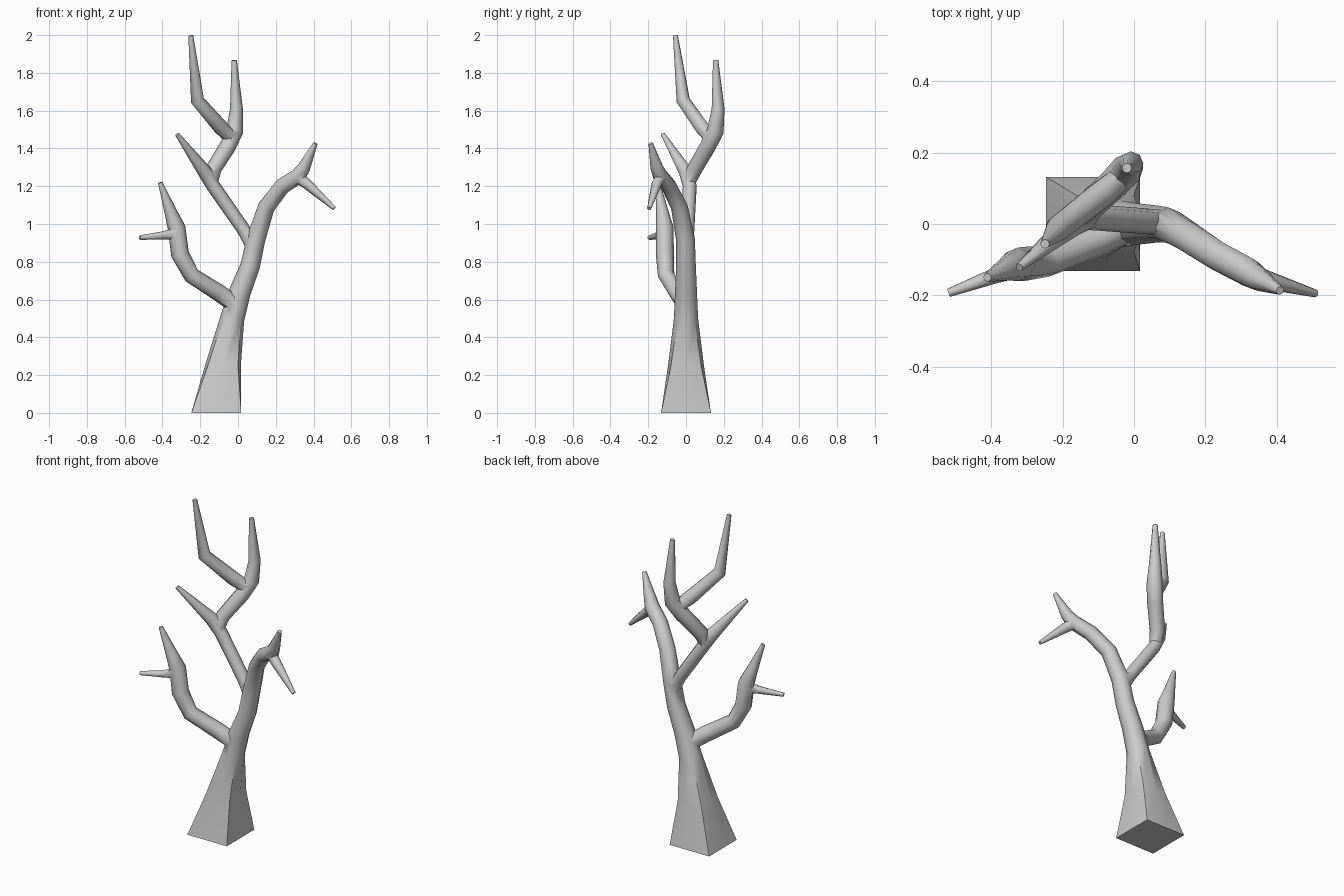
import bpy, bmesh, math
from mathutils import Vector

if "Cube" in bpy.data.objects:
    bpy.data.objects.remove(bpy.data.objects["Cube"])

SIDES = 8

def limb(name, pts, square=()):
    """Sweep an octagonal ring along (x, y, z, radius) points; 'square' blends the first rings to flat squares."""
    bm = bmesh.new()
    rings = []
    for i, p in enumerate(pts):
        c = Vector(p[:3])
        t = Vector((0, 0, 0))
        if i > 0:
            t += (c - Vector(pts[i - 1][:3])).normalized()
        if i < len(pts) - 1:
            t += (Vector(pts[i + 1][:3]) - c).normalized()
        s = square[i] if i < len(square) else 0
        t = Vector((0, 0, 1)) if s else t.normalized()
        u = Vector((0, 1, 0))
        u = (u - t * u.dot(t)).normalized()
        v = t.cross(u)
        ring = []
        for k in range(SIDES):
            a = 2 * math.pi * k / SIDES
            ca, sa = math.cos(a), math.sin(a)
            r = p[3] * (1 + s * (1 / max(abs(ca), abs(sa)) - 1))
            ring.append(bm.verts.new(c + u * ca * r + v * sa * r))
        rings.append(ring)
    for a, b in zip(rings, rings[1:]):
        for k in range(SIDES):
            n = (k + 1) % SIDES
            bm.faces.new((a[k], a[n], b[n], b[k]))
    bm.faces.new(rings[0])
    bm.faces.new(rings[-1])
    bmesh.ops.recalc_face_normals(bm, faces=bm.faces)
    me = bpy.data.meshes.new(name)
    bm.to_mesh(me)
    bm.free()
    ob = bpy.data.objects.new(name, me)
    bpy.context.collection.objects.link(ob)
    return ob

# Trunk flowing into the right bough
tree = limb("tree", [
    (-0.115, 0, 0, 0.132), (-0.08, 0, 0.25, 0.095), (-0.03, 0, 0.5, 0.064),
    (0.01, 0, 0.64, 0.058), (0.065, 0, 0.78, 0.052), (0.095, -0.003, 0.92, 0.05),
    (0.15, -0.035, 1.09, 0.045), (0.235, -0.09, 1.2, 0.043), (0.32, -0.135, 1.255, 0.042),
    (0.35, -0.155, 1.30, 0.034), (0.41, -0.187, 1.427, 0.012)], square=(1, 0.45))

branches = [
    # Right bough, drooping twig
    limb("right_twig", [(0.31, -0.13, 1.25, 0.03), (0.365, -0.155, 1.212, 0.028),
                        (0.51, -0.195, 1.082, 0.011)]),
    # Lower left bough and its twig
    limb("left_bough", [(-0.01, -0.005, 0.57, 0.045), (-0.1, -0.045, 0.635, 0.046),
                        (-0.245, -0.105, 0.727, 0.044), (-0.307, -0.112, 0.84, 0.048),
                        (-0.325, -0.113, 0.98, 0.047), (-0.355, -0.125, 1.06, 0.034),
                        (-0.412, -0.15, 1.22, 0.012)]),
    limb("left_twig", [(-0.32, -0.115, 0.955, 0.035), (-0.39, -0.145, 0.94, 0.022),
                       (-0.52, -0.193, 0.928, 0.012)]),
    # Middle bough ending in a pointed twig
    limb("middle_bough", [(0.085, 0.002, 0.87, 0.036), (0.03, 0.008, 0.97, 0.036),
                          (-0.13, 0.02, 1.2, 0.037), (-0.175, 0.0, 1.275, 0.038),
                          (-0.322, -0.122, 1.475, 0.012)]),
    # Upper stem with right and left top twigs
    limb("upper_stem", [(-0.14, 0.015, 1.22, 0.034), (-0.13, 0.045, 1.29, 0.042),
                        (-0.055, 0.115, 1.41, 0.044), (-0.018, 0.155, 1.49, 0.045),
                        (-0.008, 0.17, 1.61, 0.034), (-0.02, 0.157, 1.867, 0.014)]),
    limb("top_left_twig", [(-0.03, 0.135, 1.45, 0.034), (-0.09, 0.085, 1.51, 0.04),
                           (-0.215, -0.015, 1.655, 0.036), (-0.25, -0.056, 1.998, 0.013)]),
]

# Fuse the limbs into one skin
for b in branches:
    m = tree.modifiers.new(b.name, 'BOOLEAN')
    m.operation = 'UNION'
    m.solver = 'EXACT'
    m.object = b
bpy.context.view_layer.objects.active = tree
tree.select_set(True)
for m in list(tree.modifiers):
    bpy.ops.object.modifier_apply(modifier=m.name)
for b in branches:
    bpy.data.objects.remove(b)
bpy.ops.object.shade_smooth_by_angle(angle=math.radians(50))
